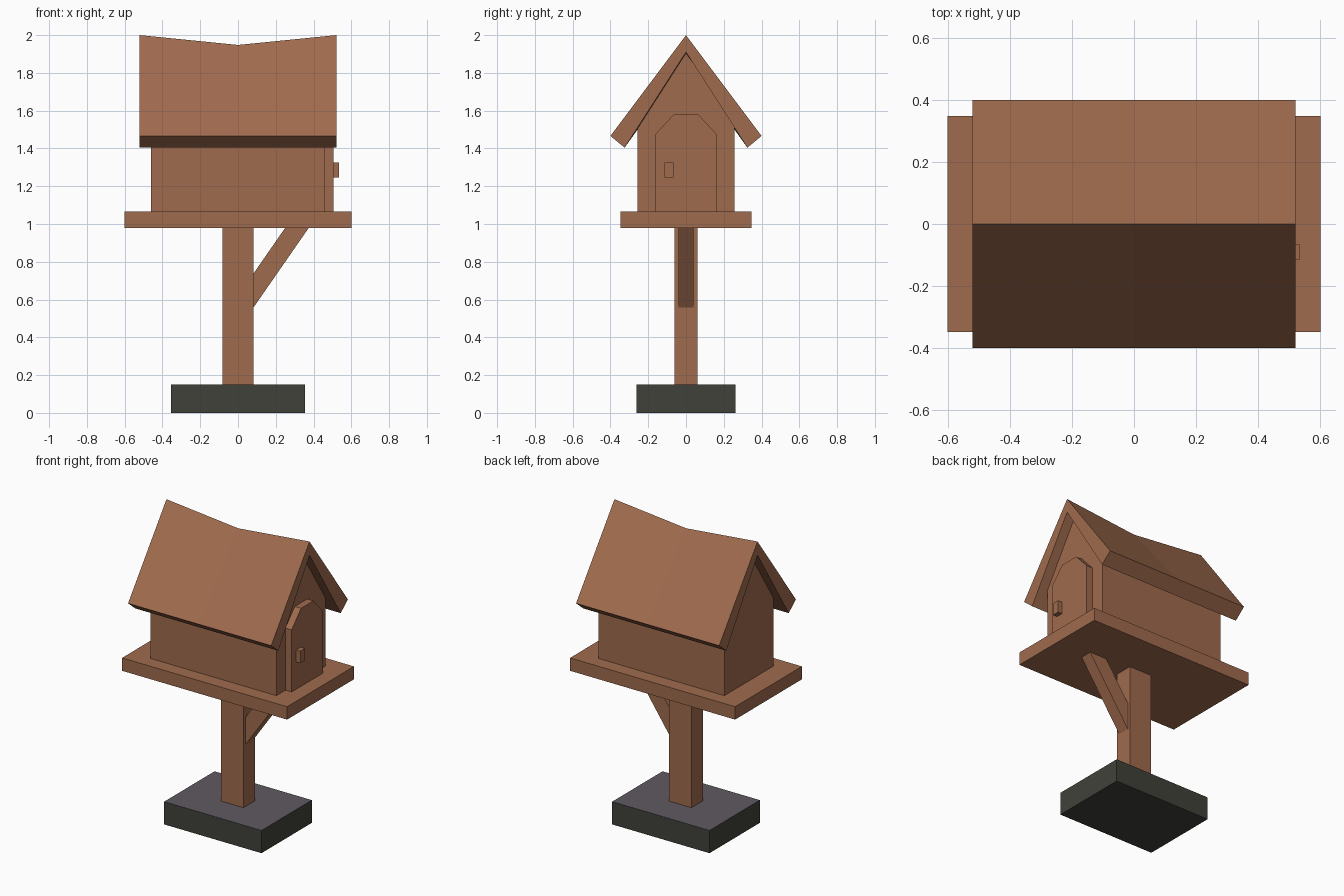
import bpy, bmesh

if "Cube" in bpy.data.objects:
    bpy.data.objects.remove(bpy.data.objects["Cube"])


def material(name, rgb):
    m = bpy.data.materials.new(name)
    m.diffuse_color = (*rgb, 1)
    m.use_nodes = True
    m.node_tree.nodes["Principled BSDF"].inputs["Base Color"].default_value = m.diffuse_color
    return m


WOOD = material("warm wood", (0.352, 0.147, 0.076))
STONE = material("dark stone", (0.053, 0.053, 0.042))
SLATE = material("grey stone top", (0.114, 0.103, 0.122))


def loft(name, rings, mats=(WOOD,)):
    """Closed solid through a list of matching point rings."""
    bm = bmesh.new()
    vs = [[bm.verts.new(p) for p in ring] for ring in rings]
    n = len(vs[0])
    for a, b in zip(vs, vs[1:]):
        for i in range(n):
            j = (i + 1) % n
            bm.faces.new((a[i], a[j], b[j], b[i]))
    bm.faces.new(vs[0][::-1])
    bm.faces.new(vs[-1])
    bmesh.ops.recalc_face_normals(bm, faces=bm.faces)
    me = bpy.data.meshes.new(name)
    bm.to_mesh(me)
    bm.free()
    ob = bpy.data.objects.new(name, me)
    bpy.context.collection.objects.link(ob)
    for m in mats:
        me.materials.append(m)
    return ob


def box(name, x0, x1, y0, y1, z0, z1, mats=(WOOD,)):
    ring = [(x0, y0), (x1, y0), (x1, y1), (x0, y1)]
    return loft(name, [[(x, y, z) for x, y in ring] for z in (z0, z1)], mats)


def along_x(name, profile, x0, x1):
    return loft(name, [[(x, y, z) for y, z in profile] for x in (x0, x1)])


# Stone base with a lighter top face
base = box("base", -0.355, 0.355, -0.262, 0.262, 0, 0.15, (STONE, SLATE))
for p in base.data.polygons:
    p.material_index = int(p.normal.z > 0.9)

# Post, diagonal brace and platform
box("post", -0.082, 0.082, -0.06, 0.06, 0.15, 0.98)
brace = [(0.08, 0.555), (0.375, 0.98), (0.25, 0.98), (0.08, 0.735)]
loft("brace", [[(x, y, z) for x, z in brace] for y in (-0.04, 0.04)])
box("platform", -0.602, 0.602, -0.348, 0.348, 0.98, 1.065)

# House body with gable ends
along_x("house_body", [(-0.257, 1.065), (0.257, 1.065), (0.257, 1.515),
                       (0, 1.91), (-0.257, 1.515)], -0.46, 0.46)

# Arched door and its handle
along_x("door", [(-0.162, 1.065), (0.162, 1.065), (0.162, 1.475),
                 (0.065, 1.58), (-0.065, 1.58), (-0.162, 1.475)], 0.45, 0.505)
box("door_handle", 0.5, 0.536, -0.115, -0.067, 1.245, 1.325)

# Roof: chevron section whose ridge sags in the middle
rings = []
for x, sag in ((-0.522, 0), (0, 0.052), (0.522, 0)):
    rings.append([(x, 0, 2 - sag), (x, 0.4, 1.466), (x, 0.325, 1.404),
                  (x, 0, 1.91 - sag), (x, -0.325, 1.404), (x, -0.4, 1.466)])
roof = loft("roof", rings)

# Split the concave roof ends into one quad per slope
bm = bmesh.new()
bm.from_mesh(roof.data)
for f in [f for f in bm.faces if len(f.verts) == 6]:
    ridge = [v for v in f.verts if abs(v.co.y) < 0.001]
    bmesh.utils.face_split(f, ridge[0], ridge[1])
bm.to_mesh(roof.data)
bm.free()
